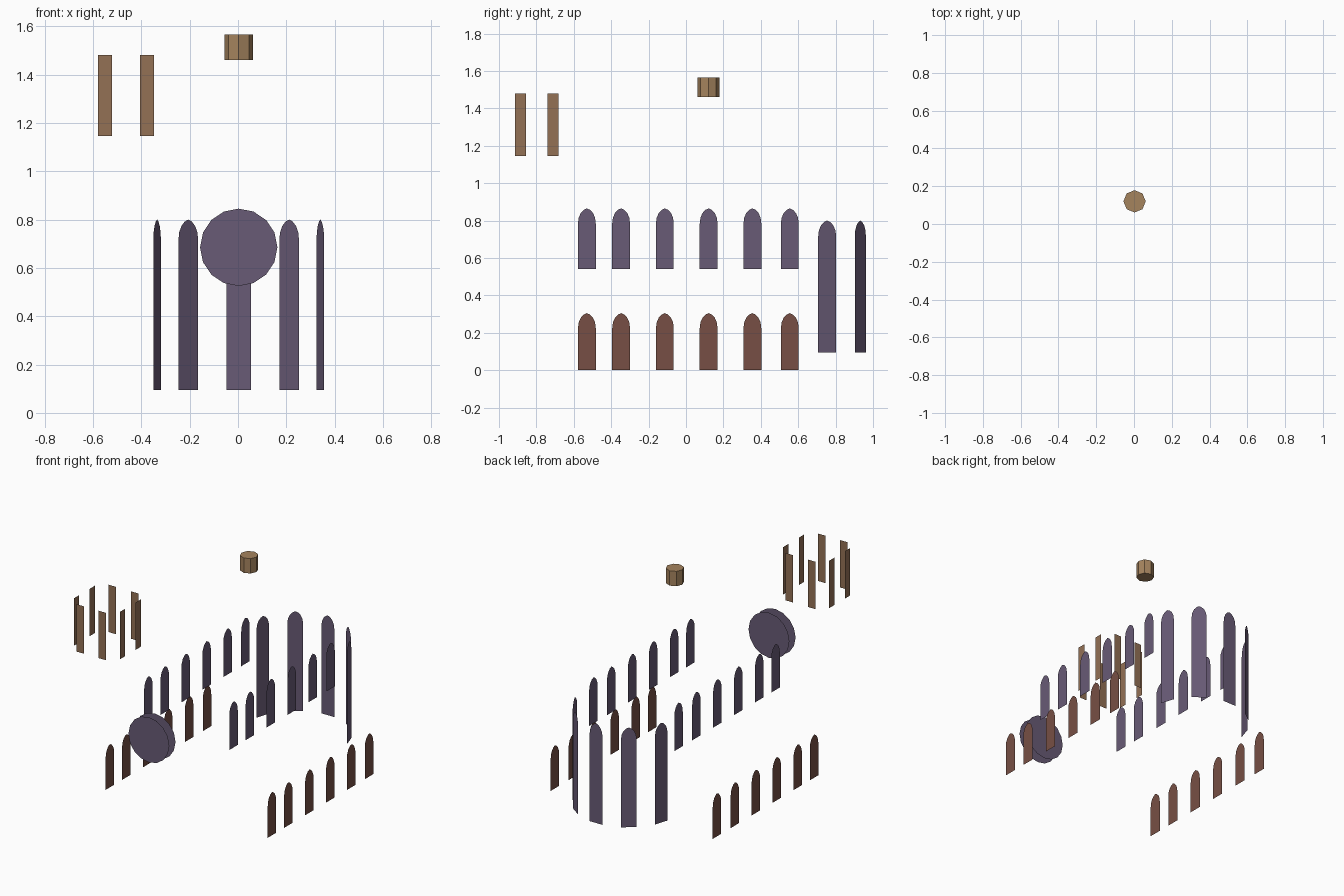
import bpy, bmesh
from math import sin, cos, pi, radians
from mathutils import Matrix, Vector

if "Cube" in bpy.data.objects:
    bpy.data.objects.remove(bpy.data.objects["Cube"])

CX = 0.003  # centre line of the nave


def material(name, rgb):
    m = bpy.data.materials.new(name)
    m.diffuse_color = (*[(c / 255) ** 2.2 for c in rgb], 1)
    m.use_nodes = True
    m.node_tree.nodes["Principled BSDF"].inputs["Base Color"].default_value = m.diffuse_color
    return m


purple = material("purple_glass", (104, 91, 117))
red = material("red_brown_glass", (118, 80, 70))
louvre = material("louvre_wood", (146, 112, 86))
brass = material("lantern_brass", (163, 130, 94))


def panel(name, outline, loc, angle, mat):
    """Flat face from an (across, up) outline; angle 0 faces -y, turned about z."""
    bm = bmesh.new()
    bm.faces.new([bm.verts.new((u, 0, v)) for u, v in outline])
    bm.transform(Matrix.Translation(loc) @ Matrix.Rotation(angle, 4, 'Z'))
    me = bpy.data.meshes.new(name)
    bm.to_mesh(me)
    bm.free()
    me.materials.append(mat)
    ob = bpy.data.objects.new(name, me)
    bpy.context.collection.objects.link(ob)
    return ob


def lancet(w, h, rise):
    """Pointed arch window outline, width w, total height h, arch height rise."""
    a, s = w / 2, h - rise
    right = [(a, s), (a * 0.92, s + rise * 0.38), (a * 0.69, s + rise * 0.69),
             (a * 0.36, s + rise * 0.9)]
    left = [(-u, v) for u, v in reversed(right)]
    return [(-a, 0), (a, 0)] + right + [(0, h)] + left


def rect(w, h):
    return [(-w / 2, 0), (w / 2, 0), (w / 2, h), (-w / 2, h)]


# Aisle and clerestory windows along both sides
for side, label in ((-1, "left"), (1, "right")):
    for i, y in enumerate((-0.53, -0.347, -0.113, 0.121, 0.355, 0.555)):
        panel(f"aisle_window_{label}_{i}", lancet(0.095, 0.305, 0.08),
              (CX + side * 0.634, y, 0), side * pi / 2, red)
        panel(f"clerestory_window_{label}_{i}", lancet(0.095, 0.325, 0.08),
              (CX + side * 0.333, y, 0.54), side * pi / 2, purple)

# Apse windows on an arc
for i in range(-2, 3):
    t = radians(36 * i)
    panel(f"apse_window_{i + 2}", lancet(0.101, 0.705, 0.085),
          (CX + 0.355 * sin(t), 0.645 + 0.355 * cos(t), 0.095), pi - t, purple)

# Rose window: two parallel discs
disc = [(0.16 * cos(k * pi / 8), 0.16 * sin(k * pi / 8)) for k in range(16)]
panel("rose_window_outer", disc, (CX, -1.0, 0.685), 0, purple)
panel("rose_window_inner", disc, (CX, -0.931, 0.685), 0, purple)

# Belfry openings: two on each face of the tower
for f in range(4):
    turn = Matrix.Rotation(f * pi / 2, 3, 'Z')
    for s in (-1, 1):
        p = turn @ Vector((s * 0.087, -0.18, 0)) + Vector((-0.463, -0.798, 1.145))
        panel(f"belfry_opening_{f}_{(s + 1) // 2}", rect(0.058, 0.335), p, f * pi / 2, louvre)

# Crossing lantern
bpy.ops.mesh.primitive_cylinder_add(vertices=8, radius=0.059, depth=0.105,
                                    location=(CX, 0.12, 1.5125))
lantern = bpy.context.object
lantern.name = "crossing_lantern"
lantern.data.materials.append(brass)
